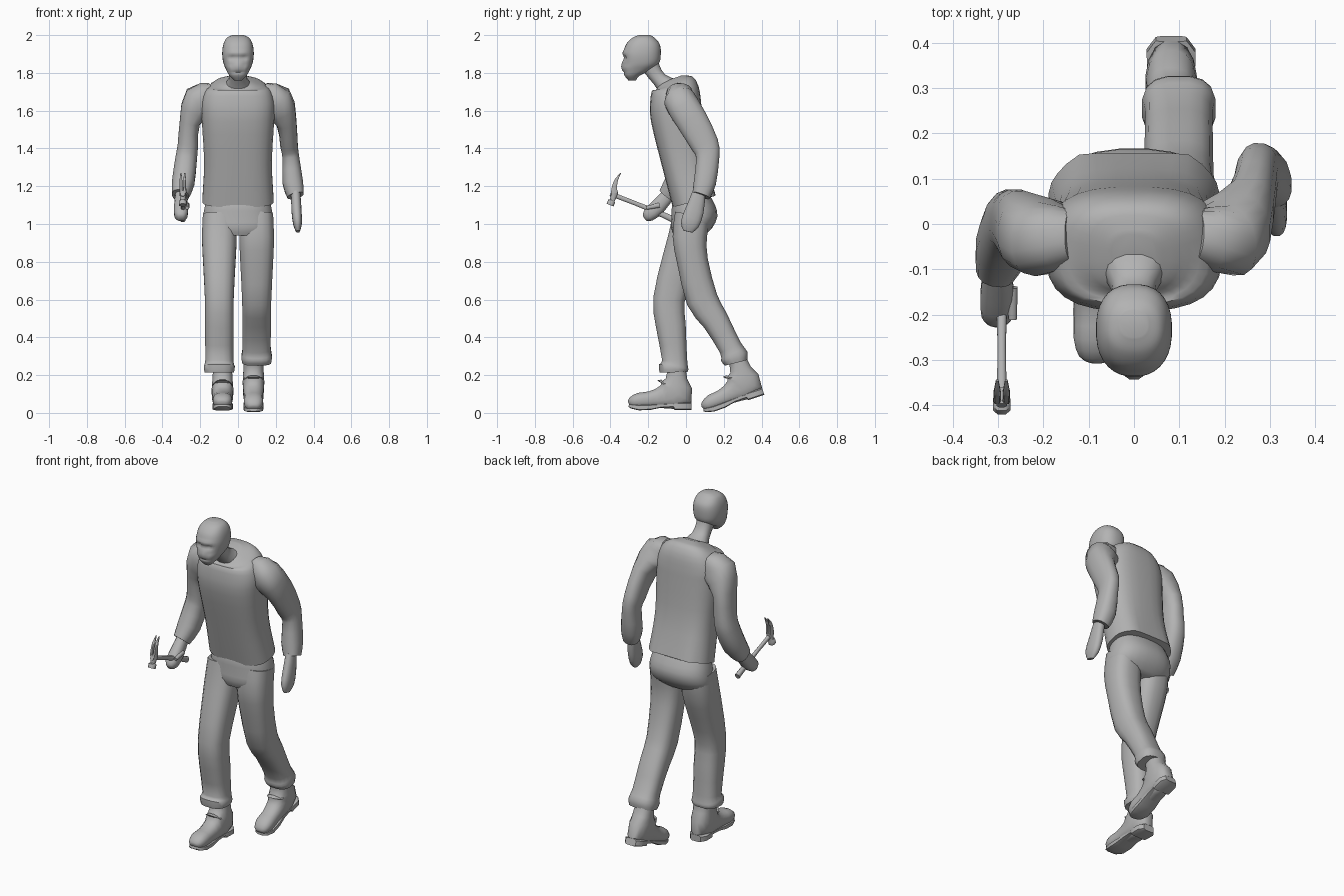
import bpy, bmesh, math
from mathutils import Vector, Matrix

default_cube = bpy.data.objects.get("Cube")
if default_cube:
    bpy.data.objects.remove(default_cube, do_unlink=True)

grey = bpy.data.materials.new("plain grey")
grey.use_nodes = True
grey.diffuse_color = (.45, .45, .45, 1)
grey.node_tree.nodes["Principled BSDF"].inputs["Base Color"].default_value = grey.diffuse_color
parts = []


def smooth_path(stations, steps):
    """Catmull-Rom interpolation of the stations along a limb."""
    path = []
    last = len(stations) - 1
    for i in range(last):
        before, start, end = stations[max(i - 1, 0)], stations[i], stations[i + 1]
        after = stations[min(i + 2, last)]
        for k in range(steps):
            t = k / steps
            path.append(start + (end - before) * (t / 2)
                        + (before * 2 - start * 5 + end * 4 - after) * (t * t / 2)
                        + (start * 3 - before - end * 3 + after) * (t * t * t / 2))
    return path + [stations[-1]]


def superellipse(angle, power):
    """Point on a unit circle that is squared off as the power grows."""
    return [math.copysign(abs(value) ** (2 / power), value)
            for value in (math.cos(angle), math.sin(angle))]


def limb(name, rows, x=0, side=1, sides=16, power=2.4, steps=2,
         level=False, pose=None, sculpt=None):
    """Skin a tube over rows of (x,) y, z, half width, half depth.

    Sections stand square to the path, or stay horizontal when level is set.
    side=-1 mirrors the part to the other side of the body."""
    stations = [Vector(row if len(row) == 5 else (x, *row)) for row in rows]
    path = smooth_path(stations, steps)
    bm = bmesh.new()
    loops = []
    for i, station in enumerate(path):
        ahead = path[min(i + 1, len(path) - 1)]
        behind = path[max(i - 1, 0)]
        along = Vector((0, 0, 1)) if level else (ahead - behind).to_3d().normalized()
        across = Vector((1, 0, 0))
        across = (across - along * along.dot(across)).normalized()
        depth = along.cross(across)
        loop = []
        for k in range(sides):
            c, s = superellipse(math.tau * (k + .5) / sides, power)
            p = station.to_3d() + across * (c * station[3]) + depth * (s * station[4])
            if sculpt:
                sculpt(p)
            if pose:
                p = pose @ p
            p.x *= side
            loop.append(bm.verts.new(p))
        loops.append(loop)
    for low, high in zip(loops, loops[1:]):
        for k in range(sides):
            n = (k + 1) % sides
            bm.faces.new((low[k], low[n], high[n], high[k]))
    bm.faces.new(loops[0])
    bm.faces.new(loops[-1])
    bmesh.ops.recalc_face_normals(bm, faces=bm.faces)
    mesh = bpy.data.meshes.new(name)
    bm.to_mesh(mesh)
    bm.free()
    mesh.materials.append(grey)
    part = bpy.data.objects.new(name, mesh)
    bpy.context.collection.objects.link(part)
    parts.append(part)


# Head: nose, brow, eye sockets, mouth and cheeks are soft bumps on the face
def bump(p, x, z, across, up, height):
    p.y -= height * math.exp(-((abs(p.x) - x) / across) ** 2 - ((p.z - z) / up) ** 2)


def face(p):
    if p.y < -.25:
        bump(p, x=0, z=1.84, across=.013, up=.024, height=.018)
        bump(p, x=.03, z=1.88, across=.018, up=.013, height=-.016)
        bump(p, x=.02, z=1.905, across=.035, up=.012, height=.006)
        bump(p, x=0, z=1.803, across=.03, up=.006, height=-.007)
        bump(p, x=.045, z=1.83, across=.015, up=.015, height=.004)


limb("head", [
    (-.285, 1.76, .02, .02), (-.285, 1.785, .045, .04), (-.26, 1.815, .062, .075),
    (-.238, 1.85, .077, .095), (-.233, 1.9, .084, .1), (-.228, 1.95, .078, .09),
    (-.225, 1.985, .06, .06), (-.22, 2, .03, .03),
], sides=32, steps=5, level=True, sculpt=face)
limb("neck", [(-.09, 1.72, .08, .06), (-.14, 1.765, .05, .04),
              (-.18, 1.82, .046, .045), (-.2, 1.88, .05, .05)])


# Shirt body, with loose folds along the back of the hem
def folds(p):
    if p.y > .05 and p.z < 1.35:
        p.y += .03 * math.cos(p.x * 55) * (1.35 - p.z)


limb("shirt", [
    (.045, 1.12, .19, .12), (-.01, 1.33, .18, .12), (-.05, 1.56, .193, .137),
    (-.055, 1.65, .193, .135), (-.055, 1.72, .165, .122), (-.065, 1.755, .1, .09),
    (-.07, 1.77, .05, .05),
], sides=28, power=2.8, steps=3, sculpt=folds)

# Sleeves share the shoulder; the left hangs back and the right reaches forward
shoulder = [(.13, -.03, 1.69, .06, .06), (.2, -.03, 1.65, .095, .085)]
limb("left_sleeve", shoulder + [
    (.255, .03, 1.55, .055, .085), (.27, .1, 1.42, .047, .075), (.28, .115, 1.35, .045, .062),
    (.29, .1, 1.22, .055, .06), (.305, .08, 1.15, .045, .048),
])
limb("right_sleeve", shoulder + [
    (.255, -.005, 1.54, .055, .08), (.265, .005, 1.42, .055, .072), (.275, 0, 1.34, .058, .07),
    (.29, -.05, 1.22, .06, .065), (.305, -.1, 1.15, .045, .05),
], side=-1)

# Hands
limb("left_hand", [(.305, .07, 1.17, .025, .035), (.31, .045, 1.07, .027, .05),
                   (.315, .02, 1, .023, .05), (.317, .01, .96, .01, .025)])
limb("right_hand", [(-.09, 1.16, .03, .035), (-.15, 1.09, .037, .042),
                    (-.2, 1.045, .035, .035), (-.22, 1.03, .015, .015)], x=.302, side=-1)
limb("right_thumb", [(-.14, 1.1, .012, .014), (-.21, 1.085, .01, .01)],
     x=.268, side=-1, sides=8)

# Hammer: tapered handle, striking face with its eye, and a split claw
hammer_x = .292
limb("hammer_handle", [(-.07, 1.025, .015, .018), (-.16, 1.065, .013, .015),
                       (-.27, 1.11, .01, .012), (-.4, 1.16, .012, .014)],
     x=hammer_x, side=-1, sides=8)
limb("hammer_face", [(-.402, 1.1, .021, .021), (-.394, 1.12, .021, .021),
                     (-.39, 1.125, .014, .014), (-.38, 1.155, .018, .02),
                     (-.378, 1.175, .018, .02)],
     x=hammer_x, side=-1, sides=8, steps=1)
for prong, offset in (("outer", .01), ("inner", -.01)):
    limb(prong + "_claw", [(-.38, 1.165, .009, .018), (-.378, 1.2, .008, .014),
                           (-.368, 1.235, .007, .009), (-.345, 1.27, .003, .002)],
         x=hammer_x + offset, side=-1, sides=8, power=4)

# Trousers: seat, trailing left leg and leading right leg with rolled cuffs
limb("trouser_seat", [
    (.03, 1.18, .15, .08), (.04, 1.1, .175, .115), (.045, 1.04, .186, .122),
    (.03, .98, .186, .11), (.015, .94, .14, .08),
], sides=24, level=True)
limb("left_trouser_leg", [
    (.035, 1.05, .088, .095), (.02, .93, .093, .092), (.035, .8, .088, .083),
    (.085, .6, .078, .085), (.155, .49, .077, .072), (.235, .345, .075, .062),
    (.255, .3, .082, .075), (.265, .265, .077, .062),
], x=.099, power=2.7)
limb("right_trouser_leg", [
    (.025, 1.05, .088, .095), (.005, .93, .093, .1), (-.035, .8, .087, .095),
    (-.09, .6, .077, .085), (-.08, .46, .077, .08), (-.06, .28, .075, .067),
    (-.065, .245, .083, .08), (-.065, .215, .079, .075),
], x=.099, side=-1, power=2.7)

# Boots: one pattern, flat on the right and pushed up on its toes on the left
upper = [
    (-.05, .25, .05, .05), (-.05, .18, .054, .058), (-.062, .115, .058, .11),
    (-.115, .085, .055, .065), (-.19, .07, .05, .045), (-.25, .065, .052, .042),
    (-.29, .055, .04, .028), (-.303, .05, .02, .012),
]
sole = [
    (.028, .035, .035, .02), (0, .035, .056, .02), (-.06, .035, .054, .02),
    (-.065, .04, .05, .01), (-.13, .038, .05, .01), (-.19, .03, .054, .015),
    (-.25, .028, .053, .015), (-.29, .035, .04, .012), (-.303, .04, .02, .008),
]
push_off = (Matrix.Translation((0, .16, .012)) @ Matrix.Rotation(math.radians(18), 4, "X")
            @ Matrix.Translation((0, .24, -.015)))
for foot, sign, stance in (("left", 1, push_off), ("right", -1, None)):
    limb(foot + "_boot", upper, x=.082, side=sign, pose=stance)
    limb(foot + "_sole", sole, x=.082, side=sign, sides=8, power=5, steps=1, pose=stance)

# Smooth shading that keeps the hard edges
bpy.ops.object.select_all(action="DESELECT")
for part in parts:
    part.select_set(True)
bpy.context.view_layer.objects.active = parts[0]
bpy.ops.object.shade_smooth_by_angle(angle=math.radians(50))
